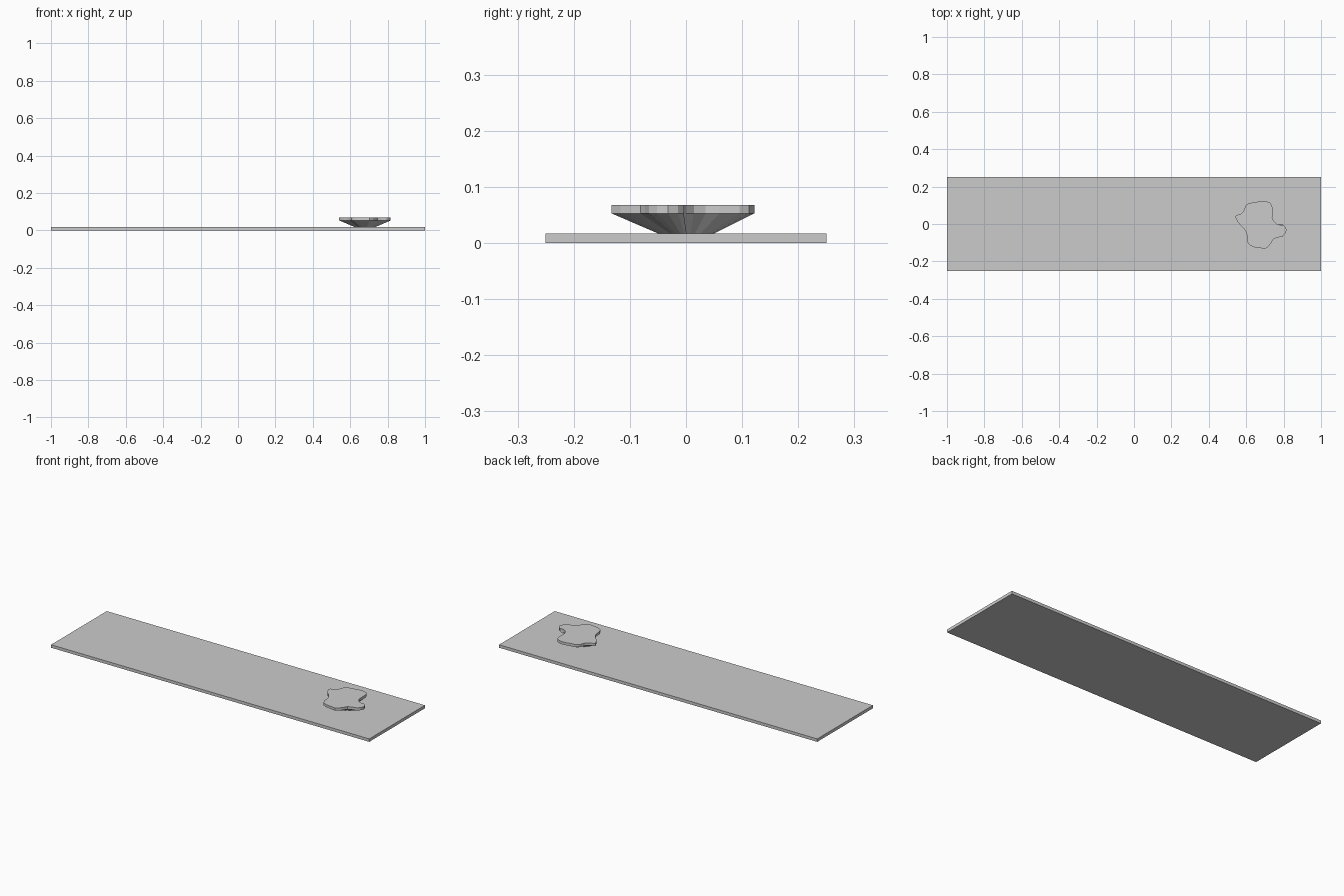
import bpy, bmesh
from mathutils import Vector

if "Cube" in bpy.data.objects:
    bpy.data.objects.remove(bpy.data.objects["Cube"])

# Flat panel resting on the ground
THICK = 0.017
bpy.ops.mesh.primitive_cube_add(size=1, location=(0, 0, THICK / 2))
panel = bpy.context.object
panel.name = "panel"
panel.scale = (2, 0.5, THICK)
bpy.ops.object.transform_apply(location=True, scale=True)

# Lobed outline of the knob, clockwise from the left lobe
outline = [
    (.541, .040), (.551, .048), (.568, .052), (.586, .069), (.598, .100),
    (.615, .112), (.645, .116), (.675, .122), (.705, .122), (.730, .112),
    (.739, .095), (.741, .060), (.739, .035), (.748, .014), (.764, .000),
    (.780, -.005), (.796, -.004), (.808, -.014), (.816, -.032),
    (.808, -.052), (.795, -.066), (.765, -.073), (.745, -.081),
    (.734, -.100), (.722, -.117), (.703, -.133), (.678, -.129),
    (.645, -.125), (.618, -.113), (.606, -.095), (.604, -.060),
    (.597, -.040), (.584, -.020), (.567, -.005), (.552, .015),
]
CENTRE = Vector((.68, .004))


def ring(bm, z, scale):
    pts = [CENTRE + (Vector(p) - CENTRE) * scale for p in outline]
    return [bm.verts.new((p.x, p.y, z)) for p in pts]


# Knob: narrow foot flaring to a flat lobed rim
bm = bmesh.new()
rings = [ring(bm, z, s) for z, s in ((THICK, .39), (.053, 1), (.068, 1))]
bm.faces.new(rings[0])
bm.faces.new(rings[-1])
n = len(outline)
for low, high in zip(rings, rings[1:]):
    for i in range(n):
        j = (i + 1) % n
        bm.faces.new((low[i], low[j], high[j], high[i]))
bmesh.ops.recalc_face_normals(bm, faces=bm.faces)
mesh = bpy.data.meshes.new("lobed_knob")
bm.to_mesh(mesh)
bm.free()
bpy.context.collection.objects.link(bpy.data.objects.new("lobed_knob", mesh))
